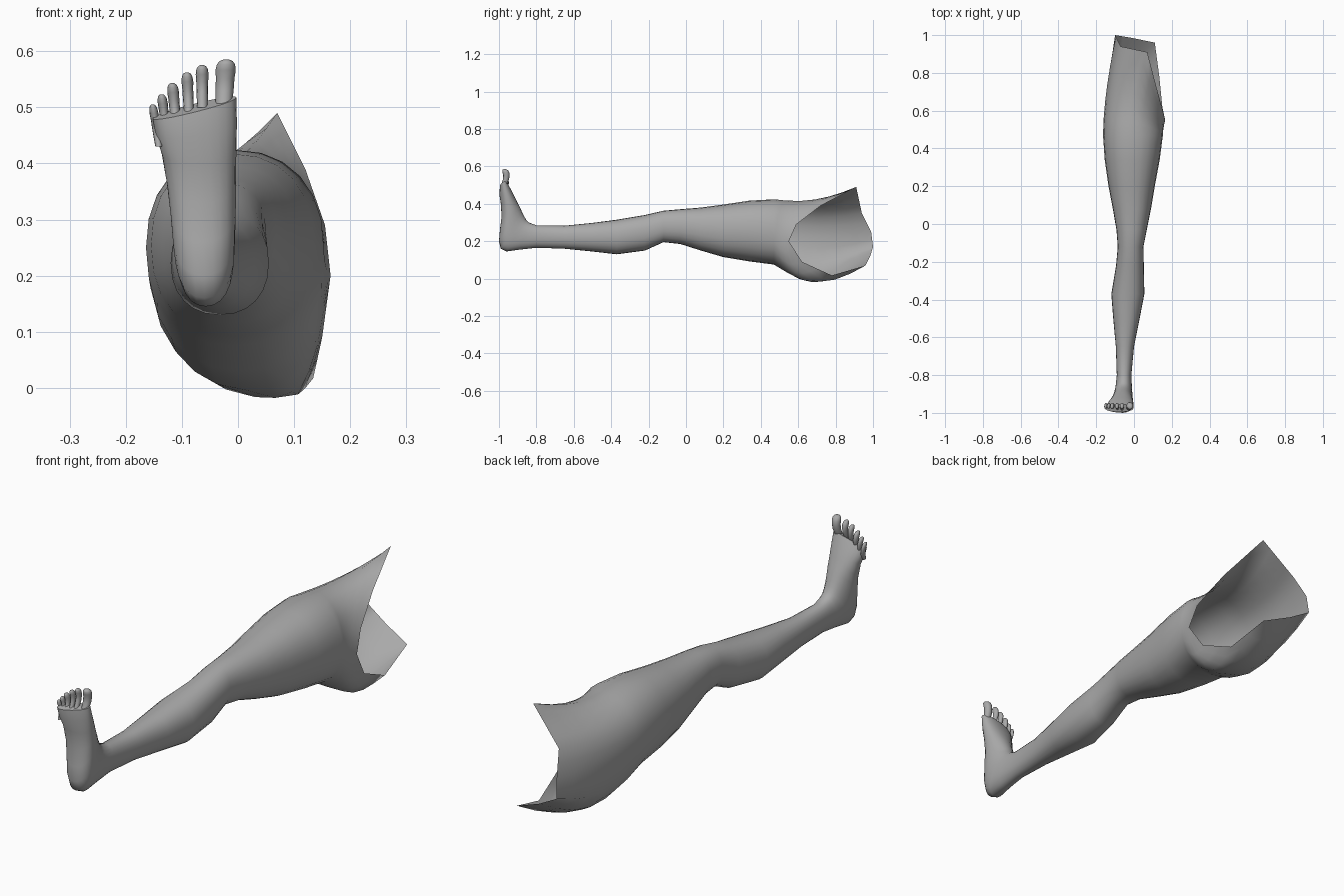
import bpy, bmesh, math
from mathutils import Vector

cube = bpy.data.objects.get("Cube")
if cube:
    bpy.data.objects.remove(cube)

skin = bpy.data.materials.new("grey_skin")
skin.use_nodes = True
GREY = (0.4, 0.4, 0.4, 1)
skin.diffuse_color = GREY
skin.node_tree.nodes["Principled BSDF"].inputs["Base Color"].default_value = GREY

SIDES = 24


def loft(name, rings, cap_start=True, cap_end=False):
    """Skin a list of closed point rings into one smooth surface."""
    bm = bmesh.new()
    rows = [[bm.verts.new(p) for p in ring] for ring in rings]
    for a, b in zip(rows, rows[1:]):
        n = len(a)
        for i in range(n):
            j = (i + 1) % n
            bm.faces.new((a[i], a[j], b[j], b[i]))
    for row, wanted in ((rows[0], cap_start), (rows[-1], cap_end)):
        if wanted:
            bm.faces.new(row)
    bmesh.ops.recalc_face_normals(bm, faces=bm.faces)
    mesh = bpy.data.meshes.new(name)
    bm.to_mesh(mesh)
    bm.free()
    mesh.materials.append(skin)
    obj = bpy.data.objects.new(name, mesh)
    bpy.context.collection.objects.link(obj)
    bpy.ops.object.select_all(action="DESELECT")
    obj.select_set(True)
    bpy.context.view_layer.objects.active = obj
    bpy.ops.object.shade_smooth_by_angle(angle=math.radians(60))
    return obj


def section(yt, zt, yb, zb, x0, x1, slant=0):
    """Oval between an upper and a lower profile point, x0 to x1 wide."""
    top, low = Vector((0, yt, zt)), Vector((0, yb, zb))
    ring = []
    for i in range(SIDES):
        a = math.tau * i / SIDES
        c, s = math.cos(a), math.sin(a)
        x = (x0 + x1) / 2 + (x1 - x0) / 2 * math.copysign(abs(c) ** 0.9, c)
        p = (top + low) / 2 + (top - low) / 2 * math.copysign(abs(s) ** 0.9, s)
        ring.append(Vector((x, p.y, p.z + slant * (x - x1))))
    return ring


# Foot: sections swing from the toe line round to the ankle
foot = [
    (-.955, .525, -.995, .51, -.152, -.003, .25),
    (-.935, .485, -.998, .46, -.147, -.002, .15),
    (-.915, .435, -.99, .40, -.136, -.003),
    (-.90, .405, -.986, .33, -.127, -.004),
    (-.887, .38, -.995, .26, -.121, -.004),
    (-.876, .355, -1.0, .20, -.117, -.005),
    (-.866, .335, -.99, .16, -.113, -.006),
    (-.855, .315, -.96, .145, -.107, -.008),
    (-.84, .30, -.89, .155, -.098, -.011),
]
# Shin, knee and thigh: y, top z, bottom z, x range
leg = [
    (-.80, .285, .165, -.091, -.014),
    (-.65, .283, .160, -.096, .0),
    (-.50, .298, .145, -.11, .03),
    (-.37, .315, .130, -.12, .055),
    (-.22, .340, .150, -.095, .052),
    (-.12, .363, .195, -.086, .05),
    (-.03, .371, .185, -.093, .068),
    (.08, .380, .150, -.112, .09),
    (.20, .396, .115, -.135, .11),
    (.34, .417, .092, -.155, .136),
    (.47, .424, .075, -.164, .153),
]
rings = [section(*f) for f in foot]
rings += [section(y, zt, y, zb, x0, x1) for y, zt, zb, x0, x1 in leg]

# Open hip edge: crotch, groin peak, outer hip, buttock corner
rim = [Vector(p) for p in (
    (.165, .55, .20), (.155, .59, .29), (.12, .72, .39), (.07, .91, .49),
    (0, .925, .42), (-.07, .94, .35), (-.095, .99, .25), (-.10, 1.0, .17),
    (-.01, .985, .12), (.11, .96, .07), (.134, .78, .017), (.15, .62, .09))]
step = SIDES // len(rim)
base = rings[-1]
STEPS = 6
for k in range(1, STEPS + 1):
    t = k / STEPS
    ring = []
    for i, p in enumerate(base):
        n, f = divmod(i, step)
        end = rim[n].lerp(rim[(n + 1) % len(rim)], f / step)
        sag = .02 + .07 * max(0, -math.sin(math.tau * i / SIDES))
        ring.append((p.x + (end.x - p.x) * t ** 1.7,
                     p.y + (end.y - p.y) * t,
                     p.z + (end.z - p.z) * t ** 1.8 - sag * math.sin(math.pi * t)))
    rings.append(ring)
loft("leg", rings)

# Toes: x, tip height, half width
toes = [(-.021, .585, .018), (-.064, .575, .0115), (-.091, .562, .0105),
        (-.117, .543, .0105), (-.136, .523, .009), (-.152, .505, .008)]
for number, (x, tip, r) in enumerate(toes, 1):
    length = .085 if number == 1 else .075
    rows = []
    for t, w in ((0, .8), (.35, .9), (.6, .92), (.78, 1), (.9, .9), (.97, .65), (1, .3)):
        z = tip - length * (1 - t)
        y = -.975 + .012 * math.sin(math.pi * t) + .006 * t
        lean = (1 - t) * .12 * (x + .06)
        rows.append([(x - lean + r * w * math.cos(a), y + (r * .5 + .009) * w * math.sin(a), z)
                     for a in (math.tau * i / 12 for i in range(12))])
    loft(f"toe_{number}", rows, cap_end=True)
